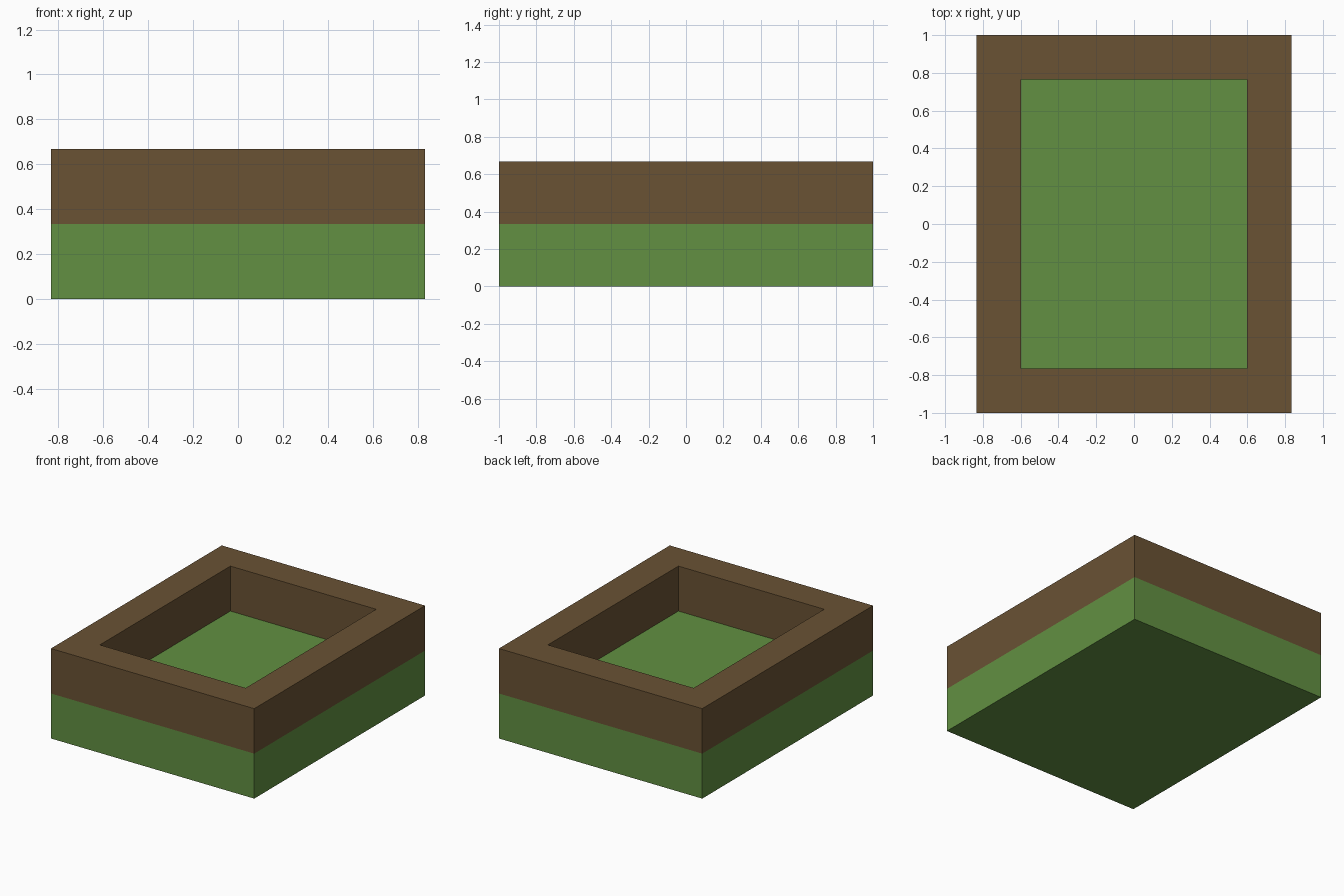
import bpy
import bmesh
from mathutils import Matrix, Vector

if "Cube" in bpy.data.objects:
    bpy.data.objects.remove(bpy.data.objects["Cube"], do_unlink=True)

UNIT = 1 / 3                       # layer height and rim width
WIDTH, LENGTH = 5 * UNIT, 2.0


def make_material(name, rgb):
    mat = bpy.data.materials.new(name)
    mat.use_nodes = True
    colour = (*rgb, 1)
    mat.diffuse_color = colour
    mat.node_tree.nodes["Principled BSDF"].inputs["Base Color"].default_value = colour
    return mat


def slab(bottom):
    """Full-size box one layer high, starting at the given height."""
    bm = bmesh.new()
    place = Matrix.Translation((0, 0, bottom + UNIT / 2))
    size = Matrix.Diagonal((WIDTH, LENGTH, UNIT, 1))
    bmesh.ops.create_cube(bm, size=1, matrix=place @ size)
    return bm


def finish(bm, name, mat):
    bmesh.ops.recalc_face_normals(bm, faces=bm.faces)
    mesh = bpy.data.meshes.new(name)
    bm.to_mesh(mesh)
    bm.free()
    mesh.materials.append(mat)
    obj = bpy.data.objects.new(name, mesh)
    bpy.context.collection.objects.link(obj)
    return obj


green = make_material("grass_green", (0.122, 0.279, 0.054))
brown = make_material("earth_brown", (0.144, 0.085, 0.034))

# Solid base, whose top is the floor of the opening
finish(slab(0), "base", green)

# Raised rim: inset the top and bottom equally, then bridge them into a frame
bm = slab(UNIT)
caps = [f for f in bm.faces if abs(f.normal.z) > 0.9]
bmesh.ops.inset_individual(bm, faces=caps, thickness=UNIT)
hole_edges = [e for f in caps for e in f.edges]
bmesh.ops.delete(bm, geom=caps, context='FACES_ONLY')
bmesh.ops.bridge_loops(bm, edges=hole_edges)
finish(bm, "rim", brown)
